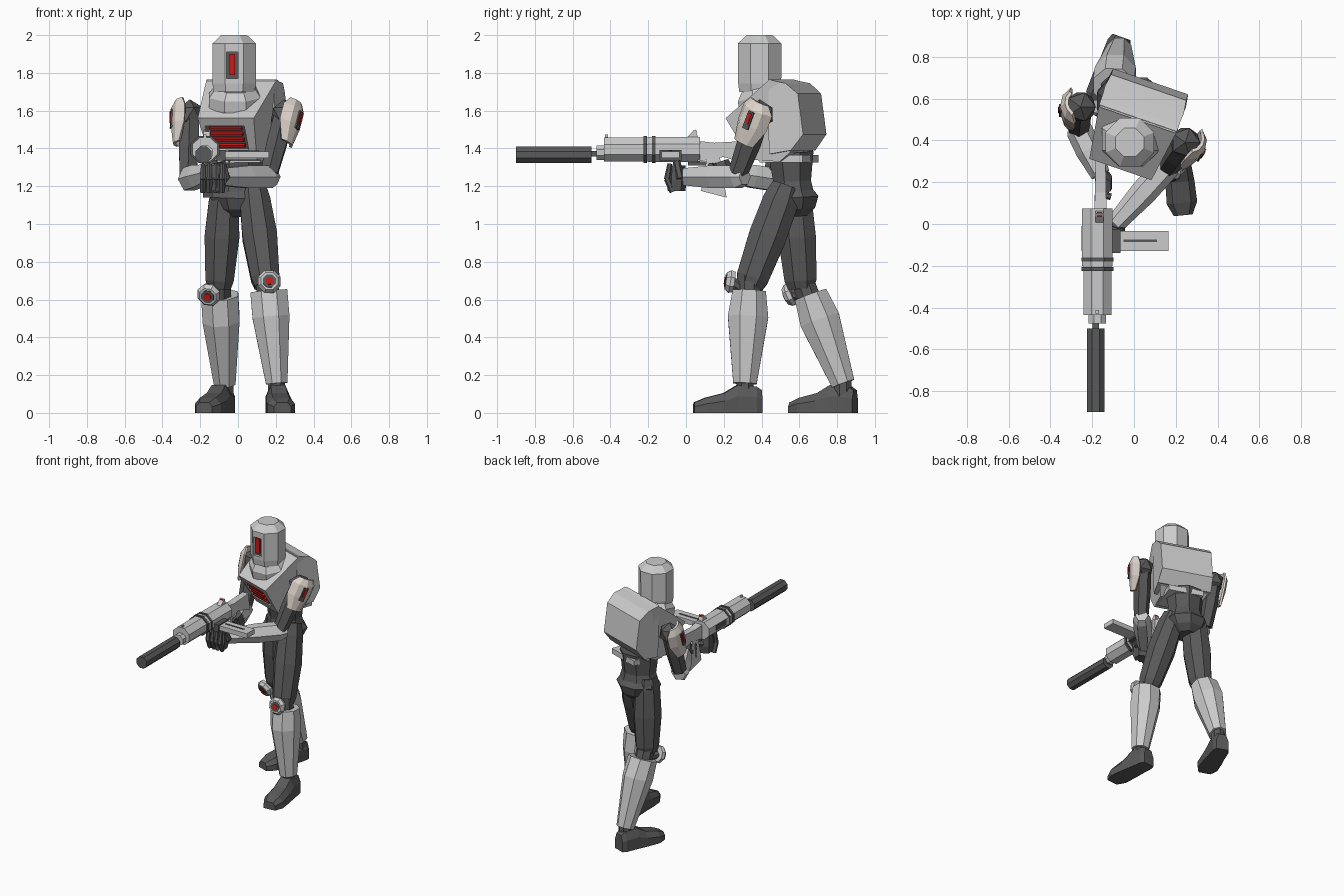
import bpy, bmesh
from math import cos, sin, pi, radians
from mathutils import Matrix, Vector as V

if "Cube" in bpy.data.objects:
    bpy.data.objects.remove(bpy.data.objects["Cube"])


def material(name, rgb):
    m = bpy.data.materials.new(name)
    m.diffuse_color = (*rgb, 1)
    m.use_nodes = True
    m.node_tree.nodes["Principled BSDF"].inputs["Base Color"].default_value = m.diffuse_color
    return m


DARK = material("dark_grey", (0.1, 0.1, 0.1))
RED = material("red", (0.6, 0.01, 0.01))
CREAM = material("cream", (0.75, 0.68, 0.62))
I = Matrix.Identity(4)


def finish(name, bm, mat):
    bmesh.ops.recalc_face_normals(bm, faces=bm.faces)
    me = bpy.data.meshes.new(name)
    bm.to_mesh(me)
    bm.free()
    ob = bpy.data.objects.new(name, me)
    bpy.context.collection.objects.link(ob)
    if mat:
        me.materials.append(mat)
    return ob


def loft(name, rings, mat=None, m=I):
    bm = bmesh.new()
    vs = [[bm.verts.new(m @ V(p)) for p in r] for r in rings]
    n = len(vs[0])
    for a, b in zip(vs, vs[1:]):
        for i in range(n):
            bm.faces.new((a[i], a[(i + 1) % n], b[(i + 1) % n], b[i]))
    bm.faces.new(vs[0])
    bm.faces.new(vs[-1])
    return finish(name, bm, mat)


def frame(a, b, side=(1, 0, 0)):
    a, z = V(a), (V(b) - V(a)).normalized()
    x = V(side)
    x = (x - z * x.dot(z)).normalized()
    m = Matrix((x, z.cross(x), z)).transposed().to_4x4()
    return Matrix.Translation(a) @ m


def tube(name, a, b, secs, mat=None, n=8, side=(1, 0, 0)):
    # secs: (fraction along a-b, half width, half depth)
    L, k = (V(b) - V(a)).length, 1 / cos(pi / n)
    ang = [2 * pi * (i + 0.5) / n for i in range(n)]
    rings = [[(w * k * cos(t), d * k * sin(t), f * L) for t in ang] for f, w, d in secs]
    return loft(name, rings, mat, frame(a, b, side))


def rod(name, a, b, r, mat=None, n=8, r2=None):
    r2 = r2 or r
    side = (1, 0, 0) if abs(b[0] - a[0]) < 0.03 else (0, 0, 1)
    return tube(name, a, b, [(0, r, r), (1, r2, r2)], mat, n, side)


def prism(name, prof, m=I, mat=None):
    # prof: (y, z, half width)
    return loft(name, [[(s * w, y, z) for y, z, w in prof] for s in (-1, 1)], mat, m)


def box(name, pos, size, mat=None, m=I):
    bm = bmesh.new()
    bmesh.ops.create_cube(bm, size=1, matrix=m @ Matrix.Translation(pos) @ Matrix.Diagonal((*size, 1)))
    return finish(name, bm, mat)


def recess(ob, pos, size, m=I):
    c = box(ob.name + "_cutter", pos, size, DARK, m)
    c.hide_render = True
    c.hide_set(True)
    mod = ob.modifiers.new("recess", "BOOLEAN")
    mod.operation, mod.object, mod.solver = "DIFFERENCE", c, "EXACT"


# head with recessed visor, neck and collar
head = tube("head", (-.02, .39, 1.7), (-.02, .39, 2), [(0, .108, .108), (.15, .116, .114), (.85, .116, .116), (1, .068, .068)])
recess(head, (-.03, .27, 1.84), (.062, .06, .14))
box("visor_back", (-.03, .298, 1.84), (.062, .006, .14), DARK)
box("visor_light", (-.03, .288, 1.845), (.03, .02, .11), RED)
rod("neck", (-.015, .42, 1.6), (-.02, .4, 1.73), .085, DARK)
tube("collar", (-.015, .42, 1.62), (-.015, .395, 1.72), [(0, .138, .138), (.6, .138, .135), (1, .108, .105)])

# torso, turned to one side and leaning over
T = Matrix.Translation((0, .45, 0)) @ Matrix.Rotation(radians(-19), 4, "Z")
chest = prism("chest", [(-.2, 1.56, .157), (.06, 1.765, .197), (.15, 1.74, .197), (.17, 1.38, .18),
                        (.1, 1.33, .15), (-.07, 1.34, .13)], T)
F = T @ Matrix.Translation((-.015, -.138, 1.455)) @ Matrix.Rotation(radians(30.6), 4, "X")
recess(chest, (0, 0, 0), (.22, .05, .15), F)
box("vent_back", (0, .022, 0), (.22, .006, .15), DARK, F)
for i in range(4):
    box("vent_slat", (0, .01, -.052 + .035 * i), (.18, .02, .015), RED, F)
prism("backpack", [(.05, 1.765, .19), (.15, 1.745, .2), (.215, 1.69, .19), (.245, 1.475, .19),
                   (.18, 1.39, .2), (.05, 1.37, .18)], T)
box("waist_flange", (0, .1, 1.345), (.26, .24, .04), None, T)

# waist and pelvis
tube("waist", (0, .57, 1.04), (.005, .555, 1.38), [(0, .07, .07), (.12, .12, .115), (.3, .15, .135), (.4, .13, .11),
                                                   (.55, .115, .1), (1, .13, .12)], DARK)

# legs: hip, knee, shin top, ankle, heel, toe, kneecap centre, kneecap normal
LEGS = {
    "left": ((.08, .53, 1.2), (.15, .335, .67), (.163, .335, .645), (.205, .312, .155),
             (.2, .4, 0), (.235, .045, 0), (.165, .235, .695), (.05, -1, .15)),
    "right": ((-.07, .565, 1.2), (-.1, .61, .66), (-.097, .66, .625), (-.07, .832, .155),
              (-.06, .895, 0), (-.18, .555, 0), (-.155, .55, .625), (-.25, -.9, -.4)),
}
for s, (hip, knee, top, ankle, heel, toe, cap, nrm) in LEGS.items():
    tube(s + "_thigh", hip, knee, [(0, .065, .075), (.15, .08, .095), (.5, .092, .1), (.92, .075, .085), (1, .062, .07)], DARK)
    rod(s + "_knee_joint", V(knee) + V((0, 0, .06)), V(top) - V((0, 0, .04)), .06, DARK)
    tube(s + "_shin", top, ankle, [(0, .098, .088), (.28, .098, .107), (1, .057, .062)])
    rod(s + "_ankle", V(ankle) + V((0, 0, .03)), V(ankle) - V((0, 0, .07)), .045, DARK)
    # boot from cross-sections running heel to toe
    fwd = (V(toe) - V(heel)).normalized()
    side = V((-fwd.y, fwd.x, 0))
    rings = []
    for f, w, h in ((0, .045, .12), (.03, .058, .14), (.13, .063, .147), (.2, .07, .105), (.3, .073, .08), (.36, .045, .055)):
        rings.append([V(heel) + fwd * f + side * a * w + V((0, 0, b * h))
                      for a, b in ((-1, 0), (1, 0), (1, .6), (.6, 1), (-.6, 1), (-1, .6))])
    loft(s + "_boot", rings, DARK)
    # kneecap disc
    n = V(nrm).normalized()
    c = V(cap)
    tube(s + "_kneecap", c + n * -.02, c + n * .025, [(0, .055, .055), (.5, .06, .06), (1, .045, .045)])
    rod(s + "_kneecap_ring", c, c + n * .029, .034, DARK)
    rod(s + "_kneecap_light", c, c + n * .033, .019, RED)
    rod(s + "_kneecap_arm", c - n * .01, V(top) + n * .03, .028, DARK)

# arms: shoulder, elbow, forearm start, wrist, pad outward direction
ARMS = {
    "left": ((.245, .39, 1.58), (.165, .275, 1.27), (.18, .3, 1.25), (-.09, 0, 1.25), (.8, -.45, 0)),
    "right": ((-.255, .56, 1.58), (-.265, .46, 1.26), (-.27, .465, 1.235), (-.16, .235, 1.27), (-.97, -.1, 0)),
}
for s, (sh, el, fs, wr, out) in ARMS.items():
    bm = bmesh.new()
    bmesh.ops.create_icosphere(bm, subdivisions=1, radius=.08, matrix=Matrix.Translation(sh))
    finish(s + "_shoulder_ball", bm, DARK)
    tube(s + "_upper_arm", sh, el, [(0, .05, .05), (.5, .052, .055), (1, .045, .045)], DARK, 6)
    tube(s + "_forearm", fs, wr, [(-.04, .04, .04), (.08, .06, .055), (.5, .06, .055), (1, .045, .04)], None, 6, (0, 0, 1))
    # curved shoulder shell around the arm axis
    P = frame(sh, el, out)
    rings = []
    for z, r, half in ((-.075, .078, 50), (-.03, .1, 68), (.06, .1, 68), (.165, .085, 45)):
        arc = [radians(half * (k / 2 - 1)) for k in range(5)]
        rings.append([(r * cos(a), r * sin(a), z) for a in arc] +
                     [((r - .016) * cos(a), (r - .016) * sin(a), z) for a in reversed(arc)])
    loft(s + "_shoulder_pad", rings, CREAM, P)
    box(s + "_pad_slot", (.098, 0, .03), (.01, .035, .1), DARK, P)
    box(s + "_pad_light", (.102, 0, .02), (.01, .018, .06), RED, P)

# hands: left under the barrel, right on the grip
rod("left_wrist", (-.07, .02, 1.25), (-.11, -.03, 1.25), .04, DARK, 6)
tube("left_palm", (-.12, -.05, 1.175), (-.12, -.05, 1.31), [(0, .05, .04), (.4, .06, .048), (1, .055, .04)], DARK, 6)
for i in range(4):
    x = -.185 + .034 * i
    rod("left_finger_lower", (x, -.07, 1.17), (x, -.1, 1.24), .015, DARK, 6)
    rod("left_finger_upper", (x, -.1, 1.235), (x, -.085, 1.32), .015, DARK, 6, .011)
rod("left_thumb", (-.06, -.03, 1.24), (-.085, -.05, 1.33), .018, DARK, 6)
tube("right_palm", (-.145, .22, 1.21), (-.145, .18, 1.33), [(0, .03, .045), (.5, .04, .05), (1, .035, .04)], DARK, 6)
for i in range(4):
    z = 1.225 + .028 * i
    rod("right_finger", (-.185, .15, z), (-.11, .13, z), .014, DARK, 6)

# rifle along the y axis
X = -.175


def barrel(name, y0, y1, z, w, d, mat=None):
    tube(name, (X, y0, z), (X, y1, z), [(0, w, d), (1, w, d)], mat)


box("suppressor_mount", (X - .008, -.49, 1.372), (.03, .1, .03), DARK)
tube("suppressor", (-.183, -.9, 1.367), (-.183, -.5, 1.367), [(0, .043, .043), (1, .043, .043)], DARK)
barrel("muzzle_block", -.475, -.43, 1.378, .042, .038)
barrel("handguard", -.435, -.19, 1.395, .067, .063)
barrel("receiver", -.2, .075, 1.395, .073, .066)
for y in (-.215, -.17):
    barrel("band", y - .009, y + .009, 1.395, .076, .072, DARK)
box("front_sight", (X, -.42, 1.462), (.016, .016, .022))
prism("rear_sight", [(-.0, 1.455, .018), (.065, 1.455, .018), (.05, 1.5, .018), (.035, 1.49, .018)],
      Matrix.Translation((X + .01, 0, 0)))
box("rear_sight_light", (X + .01, .046, 1.49), (.024, .02, .012), RED)
box("side_cover", (X - .068, -.07, 1.4), (.016, .12, .04), DARK)
S = Matrix.Translation((X + .015, 0, 0))
prism("stock", [(.06, 1.44, .03), (.15, 1.43, .026), (.32, 1.44, .024), (.34, 1.31, .024), (.2, 1.355, .026), (.06, 1.33, .03)], S)
prism("grip", [(.11, 1.35, .022), (.18, 1.35, .022), (.215, 1.14, .026), (.08, 1.175, .026)], S)
box("trigger_guard", (X + .01, .06, 1.32), (.02, .1, .02), DARK)

# magazine sticking out sideways
box("side_magazine", (.03, -.082, 1.367), (.27, .095, .036))
box("magazine_slot", (.03, -.08, 1.385), (.16, .014, .006), DARK)
box("magazine_well", (-.09, -.082, 1.365), (.05, .115, .055), DARK)
